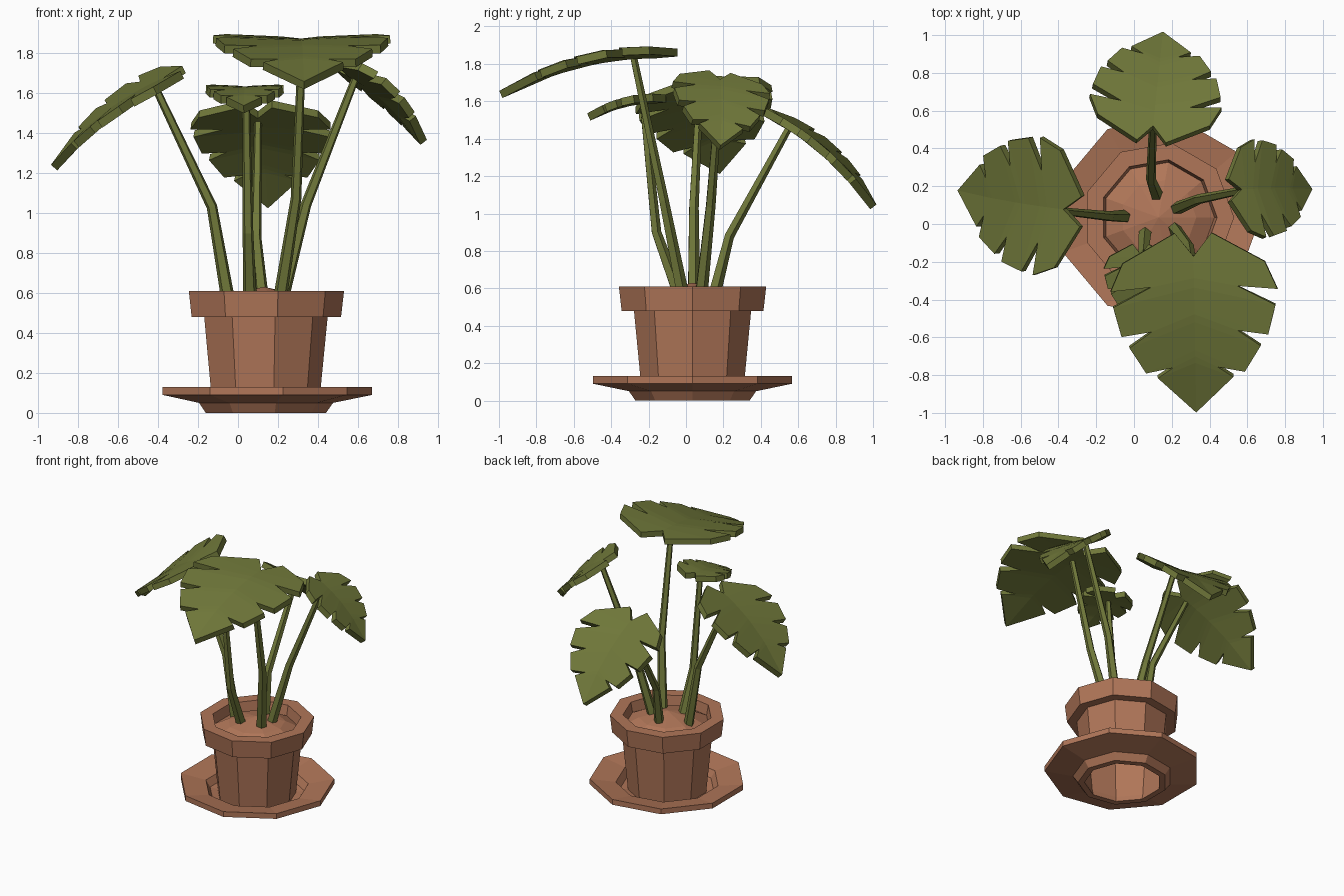
import bpy, bmesh, math
from mathutils import Matrix, Vector

if "Cube" in bpy.data.objects:
    bpy.data.objects.remove(bpy.data.objects["Cube"])

CX, CY, SIDES = 0.13, 0.035, 9


def material(name, rgb):
    m = bpy.data.materials.new(name)
    m.diffuse_color = (*rgb, 1)
    m.use_nodes = True
    m.node_tree.nodes["Principled BSDF"].inputs["Base Color"].default_value = m.diffuse_color
    return m


CLAY = material("terracotta", (0.434, 0.181, 0.098))
GREEN = material("leaf green", (0.162, 0.188, 0.042))


def finish(bm, name, mat):
    bmesh.ops.remove_doubles(bm, verts=bm.verts, dist=1e-5)
    bmesh.ops.recalc_face_normals(bm, faces=bm.faces)
    me = bpy.data.meshes.new(name)
    bm.to_mesh(me)
    bm.free()
    me.materials.append(mat)
    ob = bpy.data.objects.new(name, me)
    bpy.context.collection.objects.link(ob)
    return ob


def lathe(name, profile, closed=False):
    """Turn a (radius, height) profile around the pot axis."""
    bm = bmesh.new()
    rings = []
    for r, z in profile:
        if r == 0:
            rings.append([bm.verts.new((CX, CY, z))] * SIDES)
        else:
            rings.append([bm.verts.new((CX + r * math.cos(i * math.tau / SIDES),
                                        CY + r * math.sin(i * math.tau / SIDES), z))
                          for i in range(SIDES)])
    pairs = list(zip(rings, rings[1:])) + ([(rings[-1], rings[0])] if closed else [])
    for a, b in pairs:
        for i in range(SIDES):
            j = (i + 1) % SIDES
            bm.faces.new(list(dict.fromkeys((a[i], a[j], b[j], b[i]))))
    return finish(bm, name, CLAY)


def stem(name, points, r0=0.036, r1=0.02, n=5):
    """Tapered bent stalk."""
    bm = bmesh.new()
    pts = [Vector(p) for p in points]
    rings = []
    for k, p in enumerate(pts):
        d = pts[min(k + 1, len(pts) - 1)] - pts[max(k - 1, 0)]
        side = d.cross(Vector((0.3, 1, 0))).normalized()
        other = d.cross(side).normalized()
        r = r0 + (r1 - r0) * k / (len(pts) - 1)
        rings.append([bm.verts.new(p + r * (side * math.cos(i * math.tau / n)
                                            + other * math.sin(i * math.tau / n)))
                      for i in range(n)])
    for a, b in zip(rings, rings[1:]):
        for i in range(n):
            bm.faces.new((a[i], a[(i + 1) % n], b[(i + 1) % n], b[i]))
    bm.faces.new(rings[0])
    bm.faces.new(rings[-1])
    return finish(bm, name, GREEN)


# Half leaf edge: (sideways, along, matching position on the midrib)
EDGE = [(0.12, -0.15, 0), (0.46, 0.04, 0.05), (0.54, 0.22, 0.10), (0.28, 0.195, 0.14),
        (0.525, 0.32, 0.20), (0.475, 0.51, 0.33), (0.28, 0.48, 0.37), (0.425, 0.58, 0.42),
        (0.32, 0.745, 0.60), (0.145, 0.71, 0.64), (0.245, 0.775, 0.68), (0, 1, 1)]


def leaf(name, origin, azimuth, pitch, roll, size):
    """Split, drooping leaf heading along azimuth and tipped down by pitch."""
    frame = (Matrix.Translation(origin)
             @ Matrix.Rotation(math.radians(azimuth), 4, 'Z')
             @ Matrix.Rotation(math.radians(pitch), 4, 'Y')
             @ Matrix.Rotation(math.radians(roll), 4, 'X')
             @ Matrix.Scale(size, 4))
    bm = bmesh.new()

    def vert(u, v):
        return bm.verts.new(frame @ Vector((u, v, 0.06 * abs(v) - 0.26 * u * abs(u))))

    for s in (1, -1):
        mids, outs = {}, []
        for v, u, m in EDGE:
            if m not in mids:
                mids[m] = vert(m, 0)
            outs.append((mids[m] if v == 0 else vert(u, s * v), mids[m]))
        for (o1, m1), (o2, m2) in zip(outs, outs[1:]):
            loop = list(dict.fromkeys((m1, o1, o2, m2)))
            bm.faces.new(loop if s < 0 else loop[::-1])
    ob = finish(bm, name, GREEN)
    mod = ob.modifiers.new("thickness", 'SOLIDIFY')
    mod.thickness = 0.042
    mod.offset = 0
    return ob


# Saucer, pot with collar, and soil
lathe("saucer", [(0.31, 0), (0.345, 0.05), (0.54, 0.09), (0.54, 0.13), (0.36, 0.10),
                 (0.33, 0.05), (0.275, 0.04), (0.265, 0)], closed=True)
lathe("pot", [(0.275, 0.04), (0.318, 0.48), (0.385, 0.48), (0.4, 0.61),
              (0.31, 0.61), (0.295, 0.53)])
lathe("soil", [(0.297, 0.535), (0.2, 0.585), (0, 0.63)])

# Stalks and leaves: stalk path, then leaf origin, azimuth, pitch, roll, size
PLANT = {
    "front": ([(0.21, -0.02, 0.57), (0.29, -0.12, 1.07), (0.32, -0.28, 1.83)],
              (0.315, -0.17, 1.85), -89, 0, 0, 0.82),
    "back": ([(0.12, 0.15, 0.57), (0.09, 0.23, 0.88), (0.1, 0.55, 1.46)],
             (0.10, 0.51, 1.49), 84, 28, 0, 0.65),
    "left": ([(-0.05, 0.04, 0.57), (-0.13, 0.04, 1.03), (-0.41, 0.07, 1.62)],
             (-0.365, 0.08, 1.655), 173, 23, -10, 0.685),
    "right": ([(0.22, 0.08, 0.57), (0.34, 0.13, 1.04), (0.59, 0.18, 1.68)],
              (0.56, 0.18, 1.70), 3, 29, -8, 0.49),
    "small": ([(0.06, -0.04, 0.57), (0.05, -0.16, 0.9), (0.04, -0.23, 1.59)],
              (0.035, -0.16, 1.61), -91, 0, 0, 0.36),
}
for key, (path, *place) in PLANT.items():
    stem(key + "_stem", path)
    leaf(key + "_leaf", *place)
